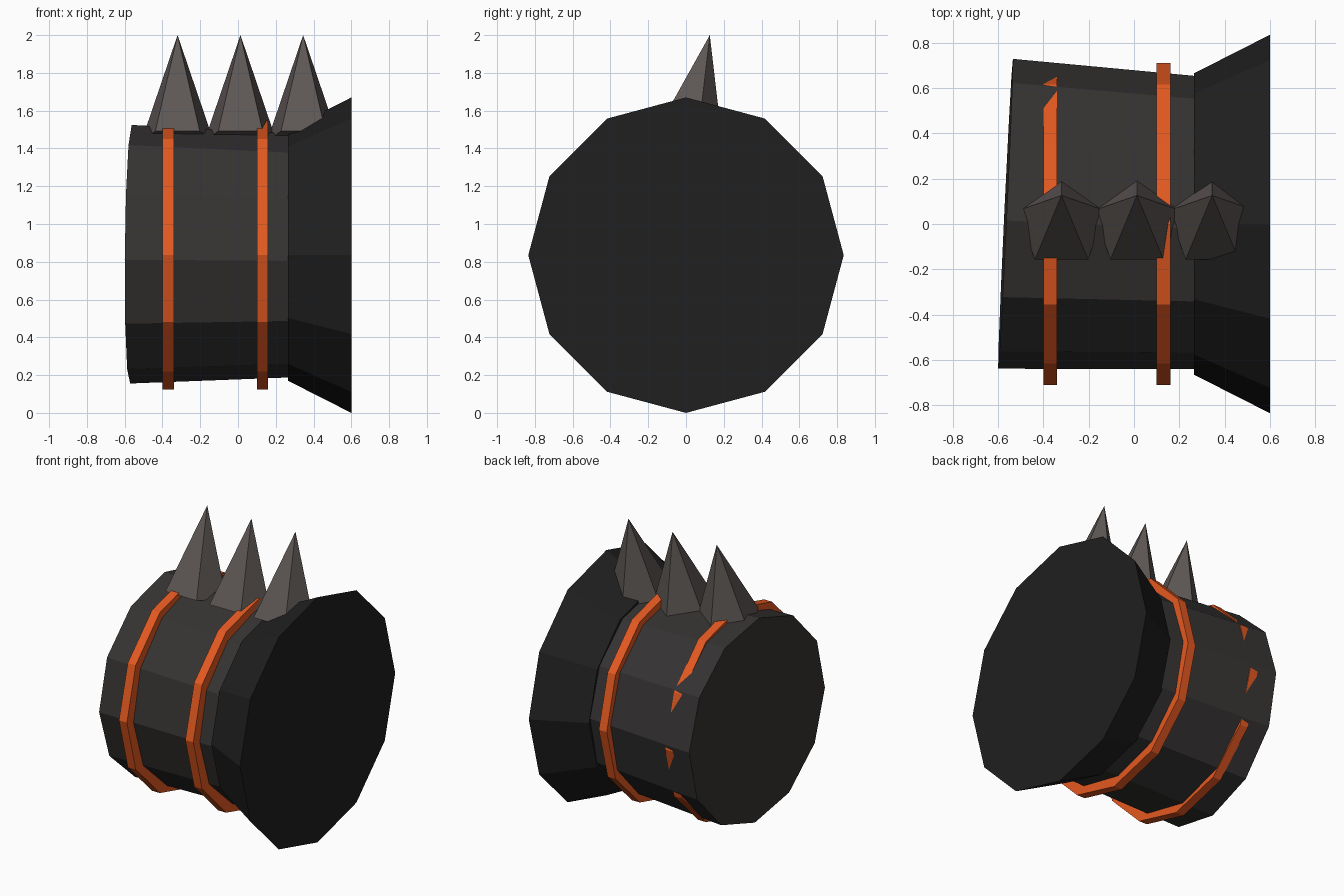
import bpy, bmesh
from math import sin, cos, radians, tau
from mathutils import Vector, Matrix

if "Cube" in bpy.data.objects:
    bpy.data.objects.remove(bpy.data.objects["Cube"])


def material(name, rgb):
    m = bpy.data.materials.new(name)
    m.diffuse_color = (*rgb, 1)
    m.use_nodes = True
    m.node_tree.nodes["Principled BSDF"].inputs["Base Color"].default_value = m.diffuse_color
    return m


def frustum(name, start, end, r1, r2, sides, mat, up, roll=0.0):
    """Flat-faced cone or cylinder from start to end; 'up' fixes the first corner."""
    start, end = Vector(start), Vector(end)
    axis = (end - start).normalized()
    u = Vector(up)
    u = (u - axis * u.dot(axis)).normalized()
    v = axis.cross(u)
    bm = bmesh.new()

    def ring(c, r):
        angles = [roll + tau * i / sides for i in range(sides)]
        return [bm.verts.new(c + (u * cos(a) + v * sin(a)) * r) for a in angles]

    low = ring(start, r1)
    bm.faces.new(low[::-1])
    if r2 > 0:
        high = ring(end, r2)
        bm.faces.new(high)
        for i in range(sides):
            j = (i + 1) % sides
            bm.faces.new((low[i], low[j], high[j], high[i]))
    else:
        tip = bm.verts.new(end)
        for i in range(sides):
            bm.faces.new((low[i], low[(i + 1) % sides], tip))
    bmesh.ops.recalc_face_normals(bm, faces=bm.faces)
    mesh = bpy.data.meshes.new(name)
    bm.to_mesh(mesh)
    bm.free()
    mesh.materials.append(mat)
    obj = bpy.data.objects.new(name, mesh)
    bpy.context.collection.objects.link(obj)
    return obj


dark = material("dark_grey", (0.036, 0.033, 0.032))
black = material("black", (0.014, 0.014, 0.014))
orange = material("orange", (0.78, 0.10, 0.015))
stone = material("spike_grey", (0.11, 0.095, 0.09))

CZ = 0.835

# Slightly skewed, tapering cuff body
frustum("cuff_body", (-0.567, 0.045, 0.84), (0.30, 0.004, 0.833),
        0.685, 0.645, 12, dark, (0, -1, 0), radians(2.5))

# Flared end
frustum("flared_end", (0.265, 0, CZ), (0.6, 0, CZ), 0.665, CZ, 12, black, (0, 0, 1))

# Orange bands
for i, x in enumerate((-0.40, 0.10)):
    frustum(f"band_{i + 1}", (x, 0, CZ), (x + 0.06, 0, CZ),
            0.71, 0.71, 12, orange, (0, 0, 1))

# Row of five-sided spikes leaning back
for i, x in enumerate((-0.32, 0.013, 0.345)):
    frustum(f"spike_{i + 1}", (x, 0, 1.455), (x, 0.126, 2.0),
            0.2, 0, 5, stone, (0, 1, 0))
